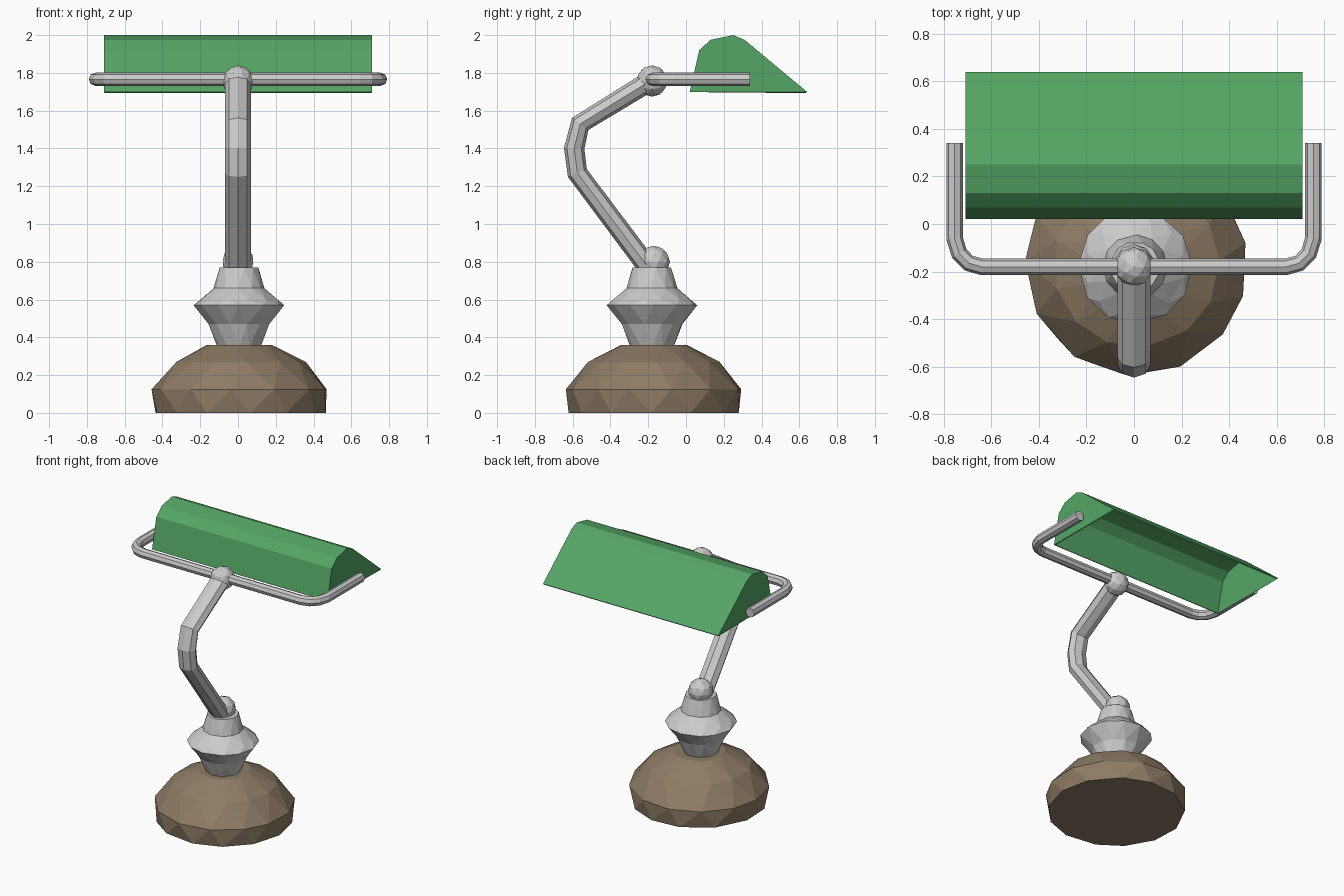
import bpy, bmesh, math, random

if "Cube" in bpy.data.objects:
    bpy.data.objects.remove(bpy.data.objects["Cube"])

random.seed(4)


def colour(obj, name, rgb):
    mat = bpy.data.materials.new(name)
    mat.diffuse_color = (*rgb, 1)
    mat.use_nodes = True
    mat.node_tree.nodes["Principled BSDF"].inputs["Base Color"].default_value = mat.diffuse_color
    obj.data.materials.append(mat)


def finish(bm, name):
    bmesh.ops.recalc_face_normals(bm, faces=bm.faces)
    mesh = bpy.data.meshes.new(name)
    bm.to_mesh(mesh)
    bm.free()
    obj = bpy.data.objects.new(name, mesh)
    bpy.context.collection.objects.link(obj)
    return obj


def faceted_lathe(name, profile, sides, centre, jitter):
    """Turned body with staggered rings, giving irregular flat triangles."""
    bm = bmesh.new()
    rings = []
    for k, (r, z) in enumerate(profile):
        ring = []
        for i in range(sides):
            a = 2 * math.pi * (i + k / 2 + random.uniform(-jitter, jitter)) / sides
            ring.append(bm.verts.new((centre[0] + r * math.cos(a),
                                      centre[1] + r * math.sin(a), z)))
        rings.append(ring)
    for low, high in zip(rings, rings[1:]):
        for i in range(sides):
            j = (i + 1) % sides
            bm.faces.new((low[i], low[j], high[i]))
            bm.faces.new((low[j], high[j], high[i]))
    bm.faces.new(rings[0])
    bm.faces.new(rings[-1])
    return finish(bm, name)


def tube(name, points, radius, x_scale=1.0):
    """Eight-sided flat tube along a path."""
    curve = bpy.data.curves.new(name, 'CURVE')
    curve.dimensions = '3D'
    curve.bevel_depth = radius
    curve.bevel_resolution = 2
    curve.use_fill_caps = True
    spline = curve.splines.new('POLY')
    spline.use_smooth = False
    spline.points.add(len(points) - 1)
    for p, co in zip(spline.points, points):
        p.co = (*co, 1)
    obj = bpy.data.objects.new(name, curve)
    bpy.context.collection.objects.link(obj)
    obj.scale.x = x_scale
    bpy.ops.object.select_all(action='DESELECT')
    obj.select_set(True)
    bpy.context.view_layer.objects.active = obj
    bpy.ops.object.convert(target='MESH')
    return bpy.context.object


def knob(name, location, radius):
    bpy.ops.mesh.primitive_ico_sphere_add(subdivisions=2, radius=radius, location=location)
    bpy.context.object.name = name


# Base: heavy domed foot
base = faceted_lathe("base", [(0.455, 0), (0.468, 0.125), (0.35, 0.27), (0.175, 0.36)],
                     13, (0.01, -0.17), 0.12)
colour(base, "bronze", (0.27, 0.2, 0.13))

# Turned stem above the foot
faceted_lathe("stem", [(0.115, 0.35), (0.165, 0.47), (0.24, 0.57), (0.21, 0.60),
                       (0.135, 0.66), (0.105, 0.77)],
              12, (0.005, -0.18), 0.12)

# Joints at either end of the arm
knob("lower_joint", (0, -0.17, 0.80), 0.085)
knob("upper_joint", (0, -0.18, 1.757), 0.083)

# Bent arm
tube("arm", [(0, -0.20, 0.77), (0, -0.575, 1.27), (0, -0.592, 1.40),
             (0, -0.56, 1.53), (0, -0.19, 1.757)], 0.054, 1.28)

# U-shaped bracket holding the shade
half = [(0.755, 0.34), (0.755, -0.06), (0.735, -0.125), (0.695, -0.165), (0.64, -0.18)]
path = [(x, y, 1.766) for x, y in half]
path += [(-x, y, 1.766) for x, y in reversed(half)]
tube("bracket", path, 0.035)

# Shade: thin trough with closed ends, open underneath
section = [(0.02, 1.70), (0.045, 1.81), (0.07, 1.92), (0.13, 1.975),
           (0.25, 2.0), (0.31, 1.975), (0.64, 1.70)]
bm = bmesh.new()
left, right = ([bm.verts.new((x, y, z)) for y, z in section] for x in (-0.71, 0.71))
for i in range(len(section) - 1):
    bm.faces.new((left[i], left[i + 1], right[i + 1], right[i]))
bm.faces.new(left)
bm.faces.new(right)
shade = finish(bm, "shade")
if sum(f.normal.z * f.area for f in shade.data.polygons) < 0:
    shade.data.flip_normals()
shell = shade.modifiers.new("thickness", 'SOLIDIFY')
shell.thickness = 0.01
shell.offset = -1
colour(shade, "green_glass", (0.09, 0.38, 0.13))
